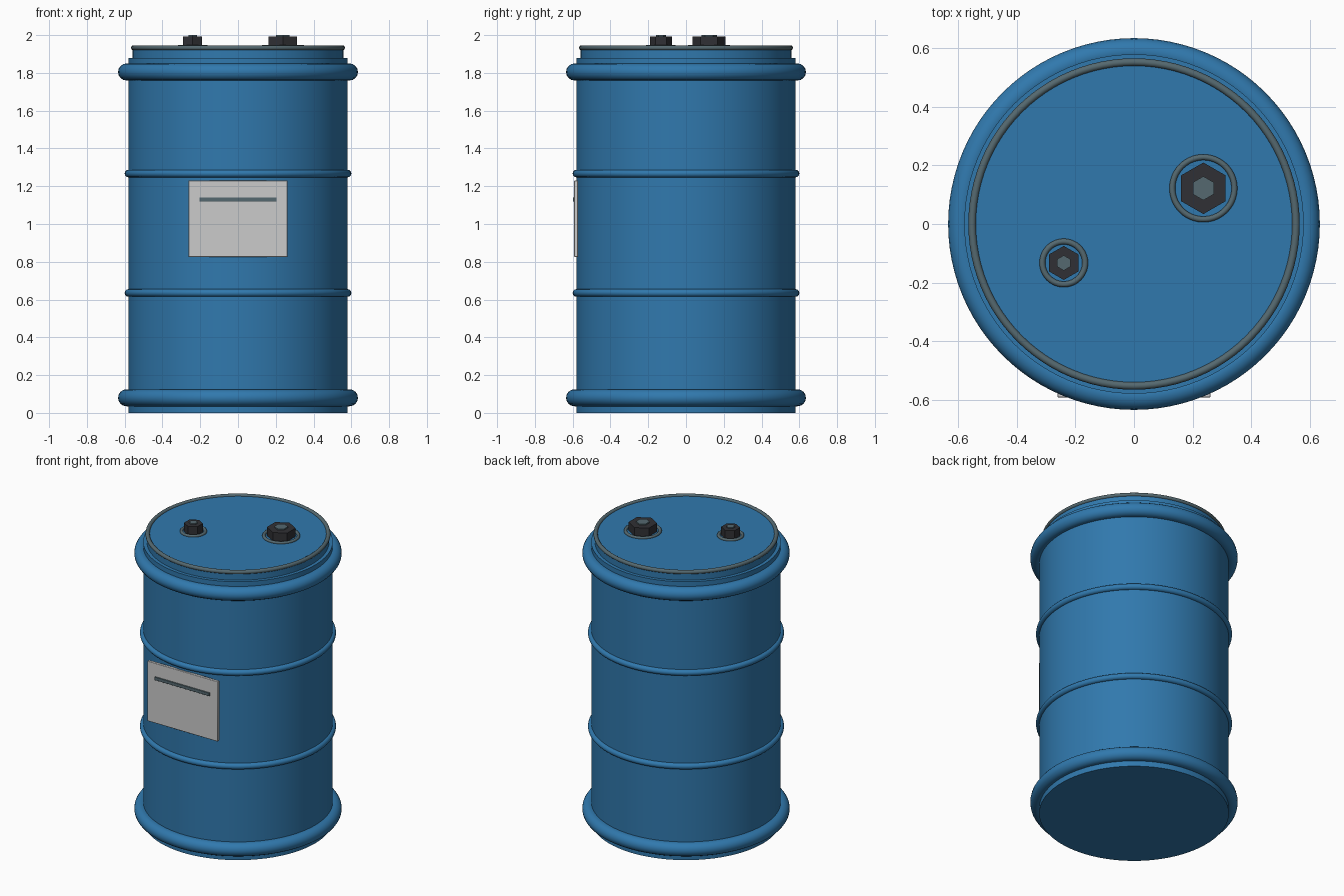
import bpy
from math import radians

if "Cube" in bpy.data.objects:
    bpy.data.objects.remove(bpy.data.objects["Cube"])


def material(name, rgb):
    m = bpy.data.materials.new(name)
    m.diffuse_color = (*rgb, 1)
    m.use_nodes = True
    m.node_tree.nodes["Principled BSDF"].inputs["Base Color"].default_value = m.diffuse_color
    return m


BLUE = material("blue_paint", (0.03, 0.19, 0.42))
STEEL = material("grey_steel", (0.09, 0.14, 0.16))
DARK = material("dark_plug", (0.03, 0.03, 0.035))


def finish(name, mat, smooth=True):
    o = bpy.context.object
    o.name = name
    if mat:
        o.data.materials.append(mat)
    if smooth:
        bpy.ops.object.shade_smooth_by_angle(angle=radians(35))
    return o


def cylinder(name, r, z0, z1, mat, x=0, y=0, sides=96):
    bpy.ops.mesh.primitive_cylinder_add(vertices=sides, radius=r, depth=z1 - z0,
                                        location=(x, y, (z0 + z1) / 2))
    return finish(name, mat, sides > 6)


def ring(name, major, minor, z, mat, x=0, y=0):
    bpy.ops.mesh.primitive_torus_add(major_radius=major, minor_radius=minor,
                                     major_segments=96, minor_segments=16,
                                     location=(x, y, z))
    return finish(name, mat)


def box(name, center, size, mat, bevel):
    bpy.ops.mesh.primitive_cube_add(size=1, location=center)
    o = bpy.context.object
    o.scale = size
    bpy.ops.object.transform_apply(location=False, rotation=False, scale=True)
    b = o.modifiers.new("soft_edges", "BEVEL")
    b.width, b.segments = bevel, 2
    return finish(name, mat)


# Shell and lid
cylinder("drum_body", 0.58, 0, 1.88, BLUE)
cylinder("drum_lid", 0.558, 1.86, 1.935, BLUE)
ring("lid_rim", 0.553, 0.013, 1.933, STEEL)

# Rolled end hoops and narrow body ribs
for part, z in (("bottom", 0.08), ("top", 1.805)):
    ring(part + "_hoop", 0.59, 0.045, z, BLUE)
for part, z in (("lower", 0.635), ("upper", 1.267)):
    ring(part + "_rib", 0.58, 0.02, z, BLUE)

# Threaded plugs: collar ring, hexagonal head, small drive hexagon
for part, x, y, collar, head, drive in (("large", 0.237, 0.122, 0.106, 0.088, 0.041),
                                        ("small", -0.24, -0.133, 0.073, 0.058, 0.026)):
    ring(part + "_plug_collar", collar, 0.01, 1.938, STEEL, x, y)
    cylinder(part + "_plug_head", head, 1.93, 1.992, DARK, x, y, 6)
    cylinder(part + "_plug_drive", drive, 1.98, 2.0, STEEL, x, y, 6)

# Flat front plate with a raised bar
box("label_plate", (0, -0.582, 1.028), (0.524, 0.02, 0.405), None, 0.003)
box("label_bar", (0, -0.594, 1.13), (0.41, 0.01, 0.022), STEEL, 0.002)
